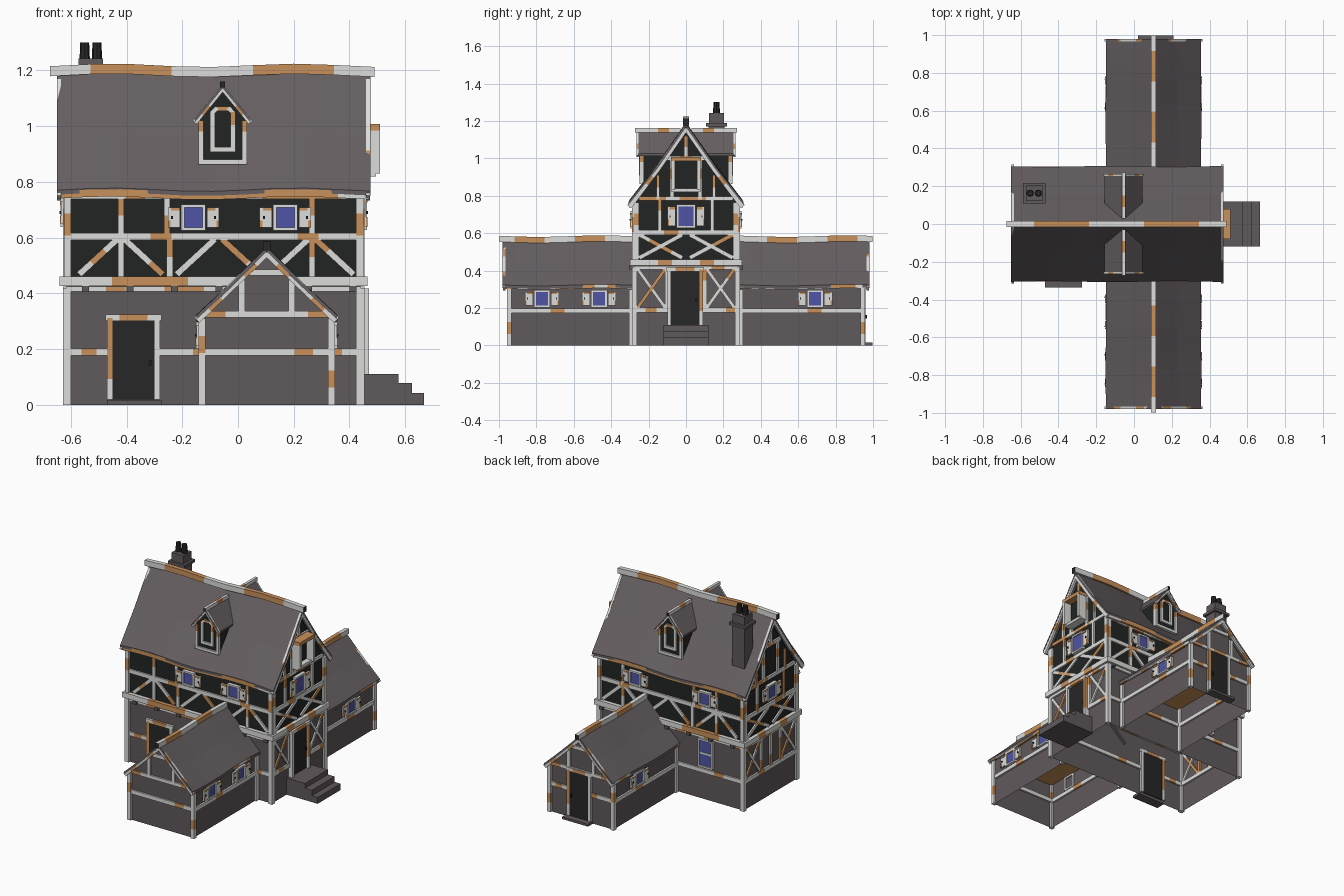
import bpy, bmesh, math, random
from mathutils import Vector as V

if "Cube" in bpy.data.objects:
    bpy.data.objects.remove(bpy.data.objects["Cube"])
random.seed(11)

COL = [("pale timber", (.72, .72, .71)), ("brown timber", (.58, .28, .105)),
       ("mauve stone", (.118, .100, .108)), ("black plaster", (.016, .018, .017)),
       ("dark door", (.020, .020, .020)), ("blue glass", (.08, .09, .38)),
       ("roof tile", (.130, .113, .120))]
PALE, BROWN, STONE, BLACK, DARK, BLUE, TILE = range(7)
mats = []
for n, c in COL:
    m = bpy.data.materials.new(n)
    m.diffuse_color = (*c, 1)
    m.use_nodes = True
    m.node_tree.nodes["Principled BSDF"].inputs["Base Color"].default_value = m.diffuse_color
    mats.append(m)
parts = {}

def bm_of(name):
    return parts.setdefault(name, bmesh.new())

def face(bm, vs, mat):
    bm.faces.new(vs).material_index = mat

def box(name, a, b, mat):
    bm = bm_of(name)
    v = [bm.verts.new((x, y, z)) for x in (a[0], b[0]) for y in (a[1], b[1]) for z in (a[2], b[2])]
    for f in ((0, 1, 3, 2), (4, 5, 7, 6), (0, 1, 5, 4), (2, 3, 7, 6), (0, 2, 6, 4), (1, 3, 7, 5)):
        face(bm, [v[i] for i in f], mat)

def wave(s, amp):
    return amp * math.sin(s * 9.5 - .4)

def beam(name, a, b, w, d, n, seg=.07, pat="", amp=0, cap=None):
    """Timber from a to b in runs of pale and brown wood; pat fixes the runs."""
    bm, a, b, n = bm_of(name), V(a), V(b), V(n)
    t = (b - a).normalized()
    s = t.cross(n).normalized() * w / 2
    o = n * d / 2
    k = len(pat) or max(1, round((b - a).length / seg))
    prev, mat = None, PALE
    for i in range(k + 1):
        p = a.lerp(b, i / k)
        p.z += wave(p.x if abs(t.x) > .9 else p.y, amp)
        ring = [bm.verts.new(p + q) for q in (s + o, s - o, -s - o, -s + o)]
        if prev:
            brown = pat[i - 1] == "B" if pat else random.random() > .7
            mat = BROWN if brown else PALE
            for j in range(4):
                face(bm, (prev[j], prev[(j + 1) % 4], ring[(j + 1) % 4], ring[j]), mat)
        if i in (0, k):
            face(bm, ring, mat if cap is None else cap)
        prev = ring

# wall plane helpers: f = (axis, outward sign, coordinate)
def pt(f, u, z, o=0):
    v = V((0, 0, z))
    v[f[0]], v[1 - f[0]] = f[2] + f[1] * o, u
    return v

def bar(name, f, u0, z0, u1, z1, w=.026, d=.022, **k):
    n = V((0, 0, 0))
    n[f[0]] = f[1]
    beam(name, pt(f, u0, z0), pt(f, u1, z1), w, d, n, **k)

def plate(name, f, u0, u1, z0, z1, mat, o0=-.004, o1=.004):
    box(name, pt(f, u0, z0, o0), pt(f, u1, z1, o1), mat)

def prism(name, axis, c, prof, a, b, mat, floor=False):
    """House-shaped shell: profile (offset, z), open at the bottom."""
    bm = bm_of(name)
    r = [[bm.verts.new((q, c + u, z) if axis == 0 else (c + u, q, z)) for u, z in prof] for q in (a, b)]
    for k in range(len(prof) if floor else len(prof) - 1):
        j = (k + 1) % len(prof)
        face(bm, (r[0][k], r[0][j], r[1][j], r[1][k]), mat)
    face(bm, r[0], mat)
    face(bm, r[1], mat)

def roof(name, axis, c, half, ze, za, a, b, amp=0, sag=0, th=.016, n=10):
    bm = bm_of(name)
    us = [(-1, ze), (-.5, (ze + za) / 2 - sag), (0, za), (.5, (ze + za) / 2 - sag), (1, ze)]
    prof = us + [(u, z - th) for u, z in reversed(us)]
    prev = None
    for i in range(n + 1):
        q = a + (b - a) * i / n
        ring = []
        for u, z in prof:
            w = half * u * (1 + wave(q + u, amp * 1.5))
            z += wave(q, amp)
            ring.append(bm.verts.new((q, c + w, z) if axis == 0 else (c + w, q, z)))
        if prev:
            for j in range(10):
                k = (j + 1) % 10
                face(bm, (prev[j], prev[k], ring[k], ring[j]), TILE)
        if i in (0, n):
            for j in range(4):
                face(bm, (ring[j], ring[j + 1], ring[8 - j], ring[9 - j]), TILE)
        prev = ring

def window(f, u, z, w=.032, h=.036, shutters=True):
    plate("window_glass", f, u - w, u + w, z - h, z + h, BLUE, .006, .014)
    W, H = w + .012, h + .011
    for s in (-1, 1):
        plate("window_frames", f, u + s * w, u + s * W, z - H, z + H, PALE, -.01, .022)
        plate("window_frames", f, u - W, u + W, z + s * h, z + s * H, PALE, -.01, .022)
        if shutters:
            a, b = u + s * (W + .004), u + s * (W + .048)
            plate("shutters", f, a, b, z - h, z + h, PALE, .008, .02)
            plate("shutters", f, b - s * .01, b, z - h, z - h * .3, BROWN, .01, .024)
            plate("shutters", f, a, b - s * .012, z + h * .7, z + h, BROWN, .01, .024)
            plate("shutter_latches", f, b - s * .018, b - s * .011, z - .005, z + .005, DARK, .016, .026)

def door(f, u, w, z0, z1, d=.03):
    plate("doors", f, u - w, u + w, z0, z1, DARK, -.008, .012)
    plate("door_handles", f, u + w * .75, u + w * .87, (z0 + z1) / 2 - .02, (z0 + z1) / 2, BLACK, .012, .022)
    for s in (-1, 1):
        bar("door_frames", f, u + s * (w + .01), z0, u + s * (w + .01), z1 + .01, .02, d, pat="PBBB" if s * f[1] > 0 else "PPPP")
    bar("door_frames", f, u - w - .025, z1 + .012, u + w + .025, z1 + .012, .022, d, pat="PBBP")

# main house shells and roof
X0, X1, Y = -.615, .44, .275
prism("lower_walls", 0, 0, [(-Y, 0), (-Y, .43), (Y, .43), (Y, 0)], X0, X1, STONE)
prism("upper_walls", 0, 0, [(-Y, .432), (-Y, .765), (0, 1.15), (Y, .765), (Y, .432)], X0, X1, BLACK, True)
roof("main_roof", 0, 0, .305, .772, 1.187, -.65, .475, .006, .012)
beam("main_ridge", (-.675, 0, 1.2), (.49, 0, 1.2), .03, .036, (0, 0, 1), pat="PBBPPBBP", amp=.006, cap=DARK)

# long walls, front and back
T = "main_timbers"
for s in (-1, 1):
    f = (1, s, s * Y)
    for x in (X0 + .003, X1 - .003):
        bar(T, f, x, 0, x, .42, .026, .028, pat="PPPPPP")
        bar(T, f, x, .45, x, .765, .026, .028, pat="PPBP")
    if s < 0:
        bar(T, f, X0, .19, -.455, .19, pat="PBP")
        bar(T, f, -.295, .19, X1, .19)
    else:
        bar(T, f, X0, .19, X1, .19)
    bar(T, f, X0 - .02, .443, X1 + .018, .443, .034, .05, pat="PPBBBPPBBPPP")
    bar(T, f, X0, .415, X1, .415, .018, .026)
    bar(T, f, X0, .604, X1, .604, .026, pat="PPPPBPPPPPPBPP")
    bar(T, f, X0, .748, X1, .748, .02)
    for x in (-.42, -.245, .265):
        bar(T, f, x, .46, x, .6, .022)
    for x in (-.42, -.255, .265):
        bar(T, f, x, .6, x, .76, .022)
    for x in (-.42, -.07, .265):
        for q in (-1, 1):
            bar(T, f, x + q * .012, .595, x + q * .15, .468, .022, .018)
    for k in range(7):
        plate("joist_ends", f, -.56 + k * .16, -.535 + k * .16, .405, .426, STONE, 0, .03)
    bar("main_eaves", (1, s, s * .297), -.645, .755, .47, .755, .026, .014, pat="BBBBBBBBBP", amp=.006)
    window(f, .17, .672)
    window(f, -.16 if s < 0 else -.34, .672)
door((1, -1, -Y), -.375, .075, .02, .302)
box("front_doorstep", (-.47, -.335, 0), (-.275, -.27, .018), STONE)
fb = (1, 1, Y)
window(fb, -.345, .31, .042, .083, False)
bar("window_frames", fb, -.385, .31, -.305, .31, .012, .036)

# gable walls, left and right
for s, x, xr in ((-1, X0, -.642), (1, X1, .467)):
    f = (0, s, x)
    for q in (-1, 1):
        bar(T, f, q * Y, 0, q * Y, .42, .028, .026, pat="PPPPP")
        bar(T, f, q * .265, .46, q * .265, .765, .028, .026, pat="PPPBP")
        bar(T, f, q * .1, .2, q * .1, .42, .022)
        for a, b in ((.2, .41), (.41, .2)):
            bar(T, f, q * .26, a, q * .11, b, .018, .018)
        for a, b in ((.468, .592), (.592, .468)):
            bar(T, f, q * .25, a, q * .02, b, .022, .018)
        bar(T, f, q * .14, .6, q * .14, .78, .02)
        bar(T, f, q * .075, .78, q * .075, 1.0, .022, pat="PPBP")
        bar(T, f, q * .15, .78, q * .15, .91, .018)
        B = ("main_bargeboards", (0, s, xr))
        bar(*B, q * .303, .742, q * .15, .945, .028, .014, pat="PPPBP")
        bar(*B, q * .15, .945, 0, 1.162, .028, .014, pat="PPPP")
    if s < 0:
        bar(T, f, 0, .2, 0, .42, .022)
        bar(T, f, -Y, .19, Y, .19)
    else:
        bar(T, f, -Y, .19, -.1, .19, pat="PBP")
        bar(T, f, .09, .19, Y, .19, pat="PPB")
    bar(T, f, -.3, .443, .3, .443, .034, .05, pat="PPBPPBPP")
    bar(T, f, -Y, .415, Y, .415, .018, .026)
    bar(T, f, -Y, .604, Y, .604, pat="PPBPPPP")
    bar(T, f, -.25, .785, .25, .785, .022)
    bar(T, f, -.1, 1.0, .1, 1.0, .024, pat="PBP")
    bar(T, f, 0, 1.0, 0, 1.12, .022)
    window(f, 0, .69, *((.04, .052) if s > 0 else (.034, .04)))

# right entrance: door, steps and attic hatch
fr = (0, 1, X1)
door(fr, -.005, .075, .11, .395, .06)
for x, z in ((.575, .11), (.625, .078), (.668, .042)):
    box("entrance_steps", (X1 - .01, -.12, 0), (x, .12, z), STONE)
plate("attic_hatch", fr, -.07, .07, .83, .99, BLACK, 0, .02)
for q in (-1, 1):
    plate("attic_hatch_frame", fr, q * .06, q * .078, .83, .985, PALE, 0, .07)
plate("attic_hatch_frame", fr, -.078, .078, .82, .838, PALE, 0, .055)
plate("attic_hatch_frame", fr, -.08, .08, .985, 1.008, BROWN, 0, .07)

# front and back wings
C, H = .103, .232
for s in (-1, 1):
    prism("wing_walls", 1, C, [(-H, 0), (-H, .31), (0, .535), (H, .31), (H, 0)], s * Y, s * .945, STONE)
    box("wing_ceiling", (C - H + .005, s * .28, .3), (C + H - .005, s * .94, .305), BROWN)
    roof("wing_roof", 1, C, .252, .322, .565, s * .26, s * .98, .004, .006)
    beam("wing_ridge", (C, s * .27, .568), (C, s * .998, .568), .026, .032, (0, 0, 1), pat="PPBBPPBBP", amp=.004, cap=DARK)
    W, f = "wing_timbers", (1, s, s * .945)
    for q in (-1, 1):
        bar(W, f, C + q * H, 0, C + q * H, .31, .026, .026, pat="PBPPP" if q > 0 else "PPPBP")
        bar(W, f, C + q * .09, .33, C + q * .09, .448, .024, pat="PPP")
        bar("wing_bargeboards", (1, s, s * .972), C + q * .25, .304, C, .546, .026, .014, pat="PBPPBP")
        g = (0, q, C + q * H)
        bar(W, g, s * .28, .185, s * .945, .185, pat="PPPPPBPPP")
        bar(W, g, s * .29, 0, s * .29, .3, .028, pat="PPPP")
        bar("wing_eaves", (0, q, C + q * .245), s * .28, .312, s * .975, .312, .02, .012, amp=.004)
        for y in ((-.77, -.465) if s < 0 else (.69,)):
            window(g, y, .25)
    bar(W, f, C - H + .01, .325, C + H - .01, .325, .022, pat="BPPPPB")
    bar(W, f, C - .062, .475, C + .062, .475, .022, pat="PP")
    if s < 0:
        bar(W, f, C - H, .19, C + H, .19, pat="PPPPPBP")
    else:
        bar(W, f, C - H, .19, C - .065, .19, pat="PPB")
        bar(W, f, C + .09, .19, C + H, .19, pat="PBP")
        door(f, C + .012, .068, .015, .31)
box("back_doorstep", (.02, .94, 0), (.21, .998, .015), STONE)

# dormers on both slopes
D = -.055
for s in (-1, 1):
    prism("dormer_walls", 1, D, [(-.082, .865), (-.082, 1.03), (0, 1.13), (.082, 1.03), (.082, .865)],
          s * .03, s * .238, BLACK, True)
    roof("dormer_roof", 1, D, .1, 1.025, 1.148, s * .03, s * .265, n=2, th=.012)
    f, K = (1, s, s * .238), "dormer_window_frame"
    for q in (-1, 1):
        bar("dormer_timbers", f, D + q * .078, .865, D + q * .078, 1.02, .018, pat="PPPB")
        bar("dormer_timbers", (1, s, s * .259), D + q * .1, 1.013, D, 1.136, .018, .01, pat="PBPP")
        bar(K, f, D + q * .037, .91, D + q * .037, 1.05, .018, .024, pat="PPB" if q > 0 else "PPP")
        bar(K, f, D + q * .04, 1.045, D + q * .02, 1.066, .016, .024, pat="P")
    bar("dormer_timbers", f, D - .086, .872, D + .086, .872, .018, pat="PPP")
    bar(K, f, D - .046, .916, D + .046, .916, .018, .024, pat="P")
    bar(K, f, D - .024, 1.062, D + .024, 1.062, .016, .024, pat="B")
    beam("dormer_ridge", (D, s * .03, 1.15), (D, s * .272, 1.15), .018, .022, (0, 0, 1), pat="PBPP", cap=DARK)

# chimney with two pots
cx, cy = -.528, .163
for r, z0, z1 in ((.047, .9, 1.175), (.06, 1.17, 1.188), (.044, 1.185, 1.242)):
    box("chimney", (cx - r, cy - r * .92, z0), (cx + r, cy + r * .92, z1), STONE)
for q in (-1, 1):
    bm = bm_of("chimney_pots")
    new = bmesh.ops.create_cone(bm, cap_ends=True, segments=8, radius1=.019, radius2=.016, depth=.07)["verts"]
    bmesh.ops.translate(bm, vec=(cx + q * .022, cy, 1.265), verts=new)
    for fc in {fc for v in new for fc in v.link_faces}:
        fc.material_index = DARK

# turn every collected part into an object
for name, bm in parts.items():
    bmesh.ops.recalc_face_normals(bm, faces=bm.faces)
    me = bpy.data.meshes.new(name)
    bm.to_mesh(me)
    bm.free()
    for m in mats:
        me.materials.append(m)
    bpy.context.collection.objects.link(bpy.data.objects.new(name, me))
